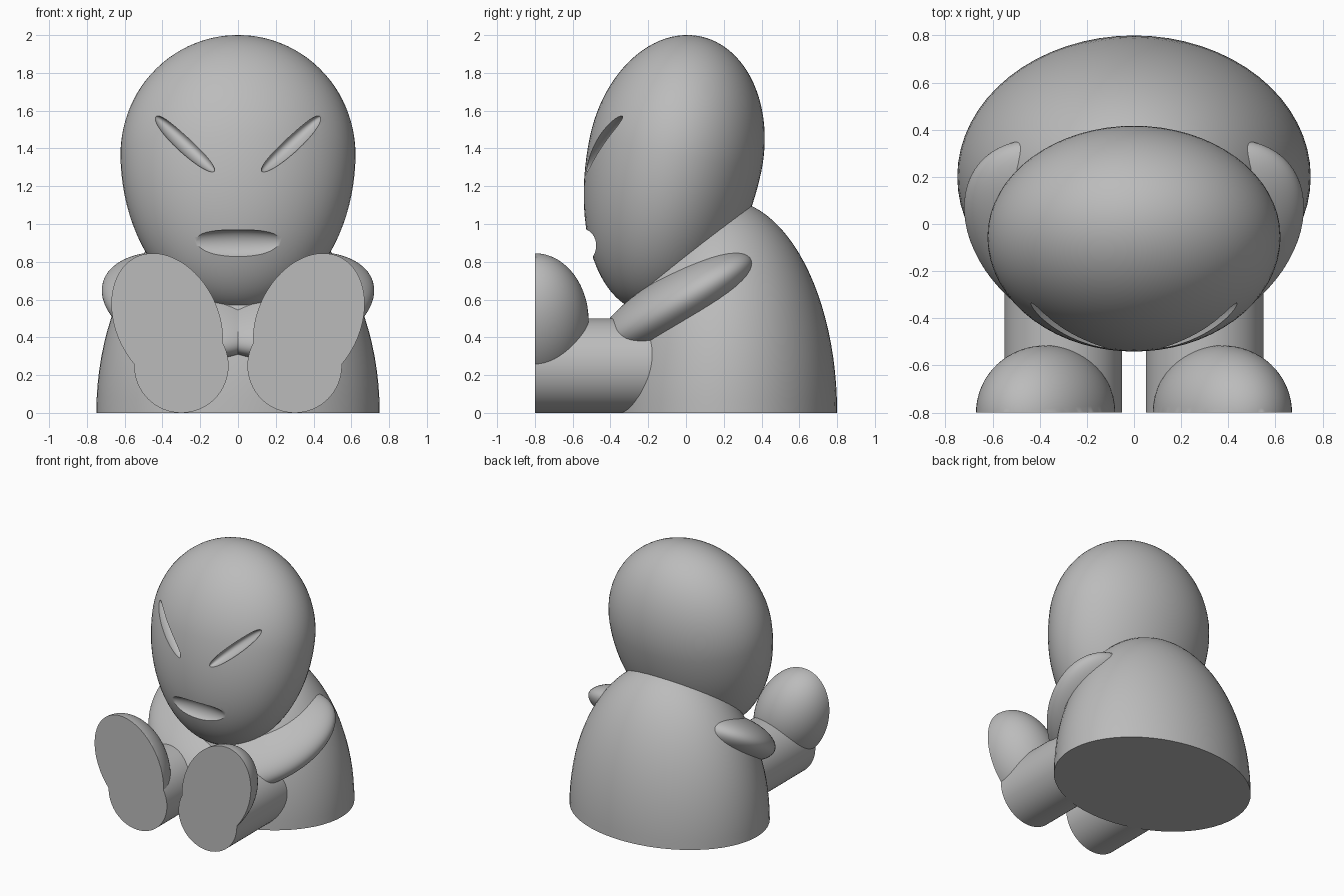
import bpy, bmesh
from math import radians
from mathutils import Matrix, Vector

cube = bpy.data.objects.get("Cube")
if cube:
    bpy.data.objects.remove(cube, do_unlink=True)

# One grey for everything
grey = bpy.data.materials.new("soft_grey")
grey.use_nodes = True
grey.diffuse_color = (0.5, 0.5, 0.5, 1)
grey.node_tree.nodes["Principled BSDF"].inputs["Base Color"].default_value = (0.5, 0.5, 0.5, 1)


def rot(degrees, axis):
    return Matrix.Rotation(radians(degrees), 4, axis)


def finish(name, bm):
    bmesh.ops.recalc_face_normals(bm, faces=bm.faces)
    mesh = bpy.data.meshes.new(name)
    bm.to_mesh(mesh)
    bm.free()
    mesh.materials.append(grey)
    obj = bpy.data.objects.new(name, mesh)
    bpy.context.collection.objects.link(obj)
    return obj


def ellipsoid(name, center, radii, turn=Matrix(), side=1, cut=None, lower=None):
    """Ellipsoid; cut = (point, normal) removes what lies on the normal's side,
    lower = separate radius for the bottom half, side = -1 mirrors in x."""
    bm = bmesh.new()
    bmesh.ops.create_uvsphere(bm, u_segments=64, v_segments=48, radius=1)
    for v in bm.verts:
        rz = lower if lower and v.co.z < 0 else radii[2]
        v.co = Vector((v.co.x * radii[0], v.co.y * radii[1], v.co.z * rz))
    mirror = Matrix.Diagonal((side, 1, 1, 1))
    bm.transform(mirror @ Matrix.Translation(center) @ turn)
    if cut:
        res = bmesh.ops.bisect_plane(bm, geom=bm.verts[:] + bm.edges[:] + bm.faces[:],
                                     plane_co=cut[0], plane_no=cut[1], clear_outer=True)
        rim = [e for e in res["geom_cut"] if isinstance(e, bmesh.types.BMEdge)]
        bmesh.ops.contextual_create(bm, geom=rim)
    return finish(name, bm)


def carve(target, cutter):
    mod = target.modifiers.new("carve", 'BOOLEAN')
    mod.operation = 'DIFFERENCE'
    mod.solver = 'EXACT'
    mod.object = cutter
    bpy.context.view_layer.objects.active = target
    bpy.ops.object.modifier_apply(modifier=mod.name)
    bpy.data.objects.remove(cutter, do_unlink=True)


# Body: dome with a flat base
parts = [ellipsoid("body", (0, 0.2, 0), (0.75, 0.6, 1.13), cut=((0, 0, 0), (0, 0, -1)))]

# Head: egg leaning back
head = ellipsoid("head", (0, -0.055, 1.37), (0.622, 0.463, 0.637), rot(-12, 'X'), lower=0.853)
parts.append(head)

# Mouth and slanted eyes, hollowed out of the head
carve(head, ellipsoid("mouth_cutter", (0, -0.52, 0.895), (0.32, 0.06, 0.075)))
along = Vector((0.31, 0.19, 0.29)).normalized()
across = along.cross(Vector((0.45, -0.89, 0.1))).normalized()
inward = across.cross(along)
eye_turn = Matrix((along, inward, across)).transposed().to_4x4()
for side in (1, -1):
    carve(head, ellipsoid("eye_cutter", (0.285, -0.44, 1.425), (0.235, 0.07, 0.042),
                          eye_turn, side))

for side, label in ((1, "left"), (-1, "right")):
    # Arm: flattened lobe wrapping round to the belly
    parts.append(ellipsoid(label + "_arm", (0.28, -0.06, 0.57), (0.53, 0.377, 0.163),
                           rot(31, 'X') @ rot(52, 'Z'), side))
    # Foot: half ellipsoid with a flat sole, splayed outward
    parts.append(ellipsoid(label + "_foot", (0.375, -0.8, 0.485), (0.272, 0.285, 0.378),
                           rot(26, 'Y'), side, cut=((0, -0.8, 0), (0, -1, 0))))
    # Leg: straight cylinder lying on the ground
    bm = bmesh.new()
    bmesh.ops.create_cone(bm, cap_ends=True, segments=64, radius1=0.25, radius2=0.25, depth=0.8)
    bm.transform(Matrix.Translation((0.3 * side, -0.4, 0.25)) @ rot(90, 'X'))
    parts.append(finish(label + "_leg", bm))

# Smooth shading with crisp rims
bpy.ops.object.select_all(action='DESELECT')
for obj in parts:
    obj.select_set(True)
bpy.context.view_layer.objects.active = parts[0]
bpy.ops.object.shade_smooth_by_angle(angle=radians(35))
